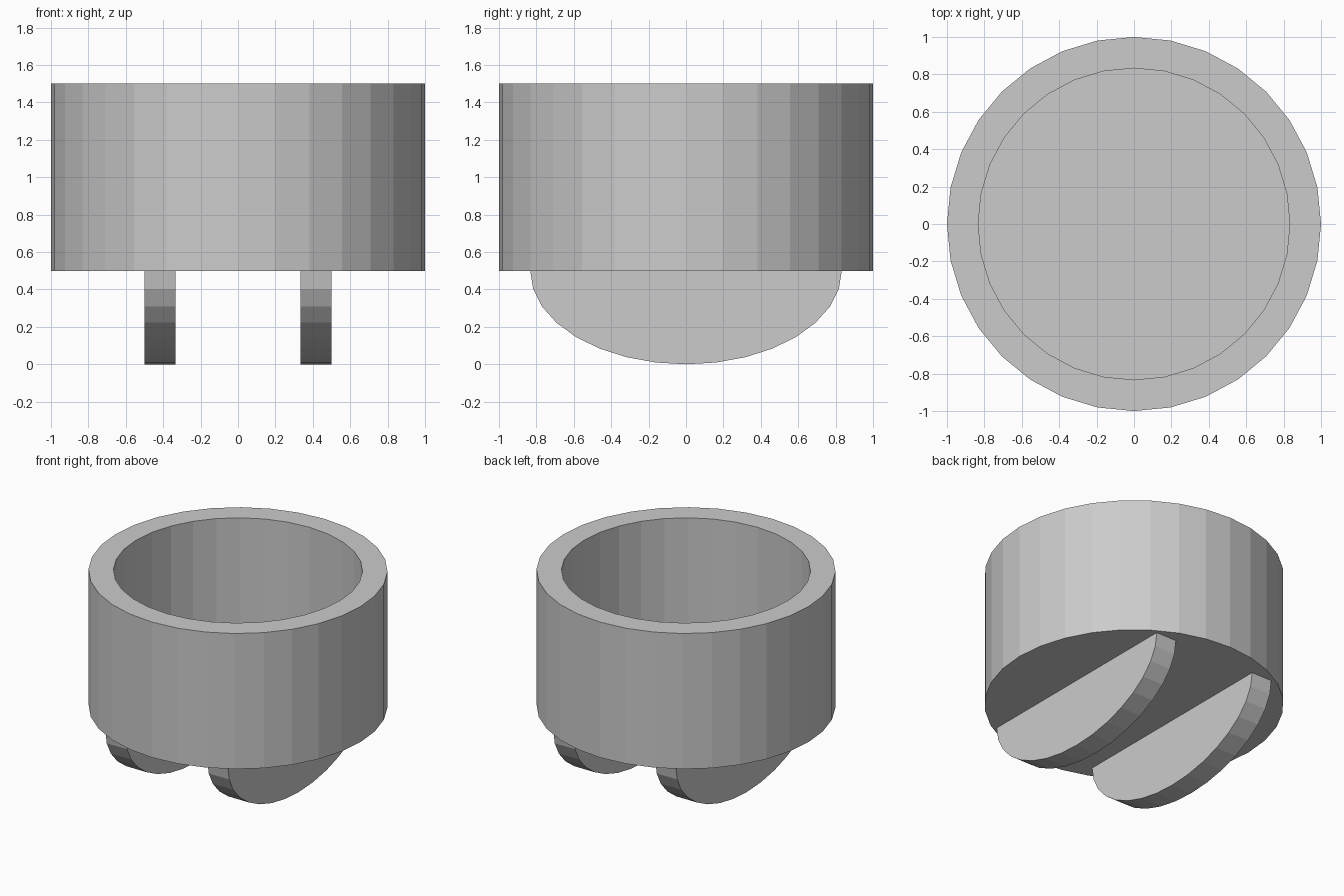
import bpy, bmesh
from math import cos, sin, pi

if "Cube" in bpy.data.objects:
    bpy.data.objects.remove(bpy.data.objects["Cube"])

SIDES = 32


def finish(name, bm):
    bmesh.ops.recalc_face_normals(bm, faces=bm.faces)
    mesh = bpy.data.meshes.new(name)
    bm.to_mesh(mesh)
    bm.free()
    obj = bpy.data.objects.new(name, mesh)
    bpy.context.collection.objects.link(obj)
    return obj


# Round bowl: outer wall, rim, inner wall and floor from a (radius, z) profile
def make_bowl():
    bm = bmesh.new()
    profile = [(1.0, 0.5), (1.0, 1.5), (0.833, 1.5), (0.833, 0.667)]
    rings = [[bm.verts.new((r * cos(2 * pi * i / SIDES), r * sin(2 * pi * i / SIDES), z))
              for i in range(SIDES)] for r, z in profile]
    for a, b in zip(rings, rings[1:]):
        for i in range(SIDES):
            j = (i + 1) % SIDES
            bm.faces.new((a[i], a[j], b[j], b[i]))
    bm.faces.new(rings[0])
    bm.faces.new(rings[-1])
    finish("bowl", bm)


# Half-elliptical rocker foot, extruded along x
def make_foot(name, x0, x1):
    bm = bmesh.new()
    half = SIDES // 2
    face = bm.faces.new([bm.verts.new((x0, 0.833 * cos(pi * i / half),
                                       0.5 - 0.5 * sin(pi * i / half)))
                         for i in range(half + 1)])
    ext = bmesh.ops.extrude_face_region(bm, geom=[face], use_keep_orig=True)
    verts = [g for g in ext["geom"] if isinstance(g, bmesh.types.BMVert)]
    bmesh.ops.translate(bm, verts=verts, vec=(x1 - x0, 0, 0))
    finish(name, bm)


make_bowl()
make_foot("left_foot", -0.5, -0.333)
make_foot("right_foot", 0.333, 0.5)
